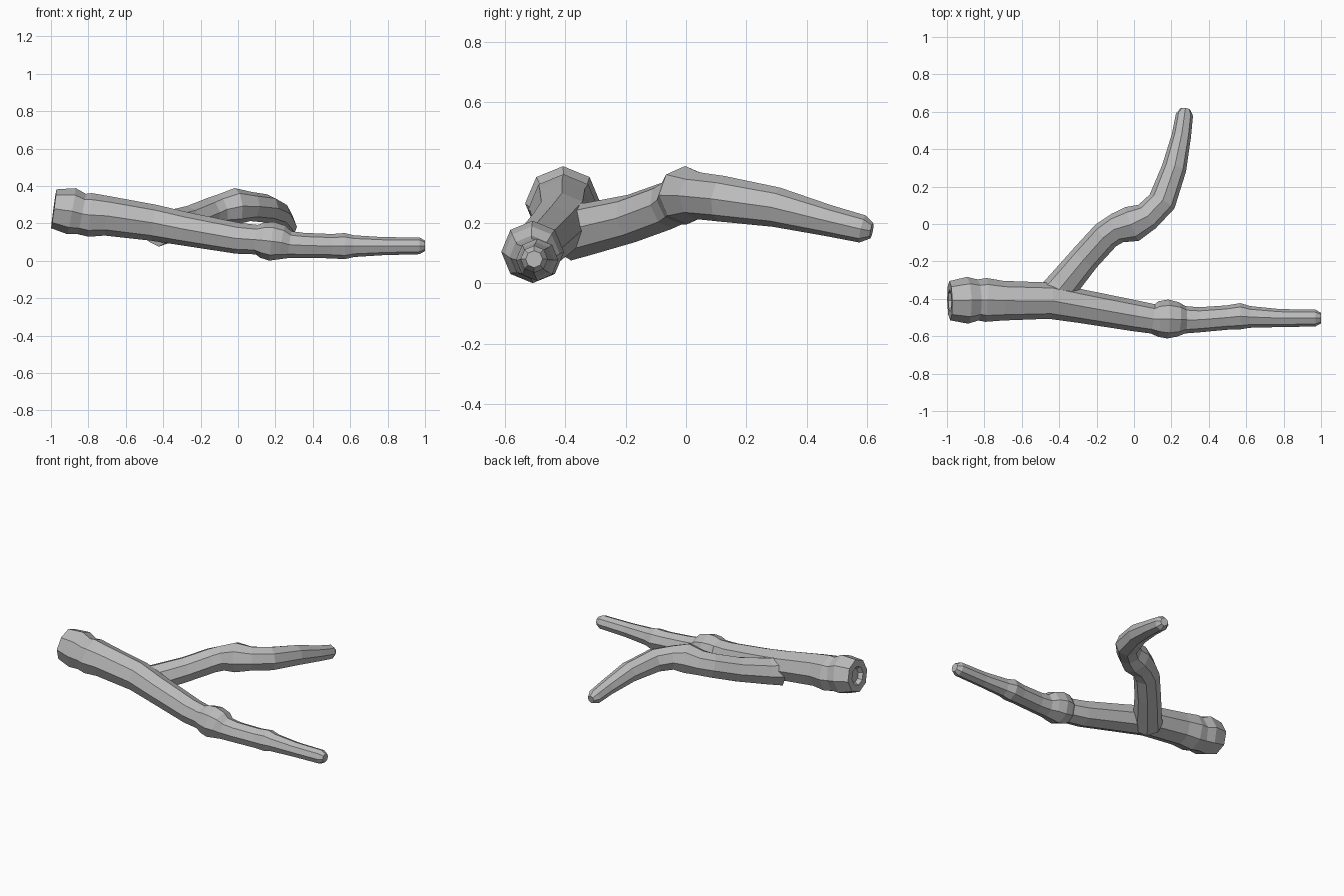
import bpy, bmesh, math
from mathutils import Vector

if "Cube" in bpy.data.objects:
    bpy.data.objects.remove(bpy.data.objects["Cube"])

bark = bpy.data.materials.new("grey_bark")
bark.use_nodes = True
GREY = (0.5, 0.5, 0.5, 1)
bark.diffuse_color = GREY
bark.node_tree.nodes["Principled BSDF"].inputs["Base Color"].default_value = GREY
SIDES = 8


def limb(name, stations, hollow=False):
    """Faceted tube through (x, y, z, radius) stations, capped at both ends."""
    bm = bmesh.new()
    pts = [Vector(s[:3]) for s in stations]
    rings = []
    for i, s in enumerate(stations):
        axis = (pts[min(i + 1, len(pts) - 1)] - pts[max(i - 1, 0)]).normalized()
        side = axis.cross(Vector((0, 0, 1))).normalized()
        up = side.cross(axis)
        ring = []
        for k in range(SIDES):
            a = math.tau * k / SIDES
            ring.append(bm.verts.new(pts[i] + s[3] * (side * math.cos(a) + up * math.sin(a))))
        rings.append(ring)
    for a, b in zip(rings, rings[1:]):
        for k in range(SIDES):
            n = (k + 1) % SIDES
            bm.faces.new((a[k], a[n], b[n], b[k]))
    butt = bm.faces.new(rings[0][::-1])
    bm.faces.new(rings[-1])
    bmesh.ops.recalc_face_normals(bm, faces=bm.faces)
    if hollow:  # rim and shallow recess in the cut end
        bmesh.ops.inset_region(bm, faces=[butt], thickness=0.045)
        bmesh.ops.inset_region(bm, faces=[butt], thickness=0.015, depth=-0.025)
    me = bpy.data.meshes.new(name)
    bm.to_mesh(me)
    bm.free()
    me.materials.append(bark)
    ob = bpy.data.objects.new(name, me)
    bpy.context.collection.objects.link(ob)
    return ob


# Main stem, thick cut end to thin tip, with swollen knots
stem = limb("main_stem", [
    (-0.985, -0.41, 0.278, 0.105), (-0.89, -0.408, 0.265, 0.125),
    (-0.835, -0.406, 0.25, 0.11), (-0.79, -0.406, 0.245, 0.117),
    (-0.70, -0.41, 0.24, 0.106), (-0.45, -0.41, 0.203, 0.097),
    (-0.28, -0.44, 0.17, 0.09), (0.0, -0.49, 0.12, 0.083),
    (0.10, -0.507, 0.113, 0.079), (0.13, -0.508, 0.11, 0.095),
    (0.18, -0.508, 0.104, 0.104), (0.235, -0.51, 0.098, 0.092),
    (0.275, -0.512, 0.086, 0.073), (0.35, -0.512, 0.082, 0.067),
    (0.50, -0.50, 0.078, 0.065), (0.57, -0.493, 0.078, 0.07),
    (0.62, -0.497, 0.078, 0.058), (0.78, -0.503, 0.078, 0.048),
    (0.97, -0.503, 0.08, 0.045), (1.0, -0.503, 0.08, 0.028)], hollow=True)

# Side shoot, arching up at the elbow then drooping toward its tip
shoot = limb("side_shoot", [
    (-0.43, -0.39, 0.17, 0.095), (-0.38, -0.325, 0.18, 0.087),
    (-0.26, -0.18, 0.215, 0.08), (-0.15, -0.06, 0.258, 0.08),
    (-0.09, -0.022, 0.275, 0.082), (-0.01, 0.0, 0.292, 0.097),
    (0.07, 0.04, 0.29, 0.078), (0.15, 0.12, 0.28, 0.076),
    (0.215, 0.30, 0.252, 0.066), (0.253, 0.47, 0.208, 0.052),
    (0.27, 0.585, 0.18, 0.046), (0.275, 0.615, 0.174, 0.026)])

# Join the shoot to the stem as one skin
union = stem.modifiers.new("Union", "BOOLEAN")
union.operation = "UNION"
union.solver = "EXACT"
union.object = shoot
bpy.context.view_layer.objects.active = stem
bpy.ops.object.modifier_apply(modifier=union.name)
bpy.data.objects.remove(shoot)
stem.name = "forked_branch"
